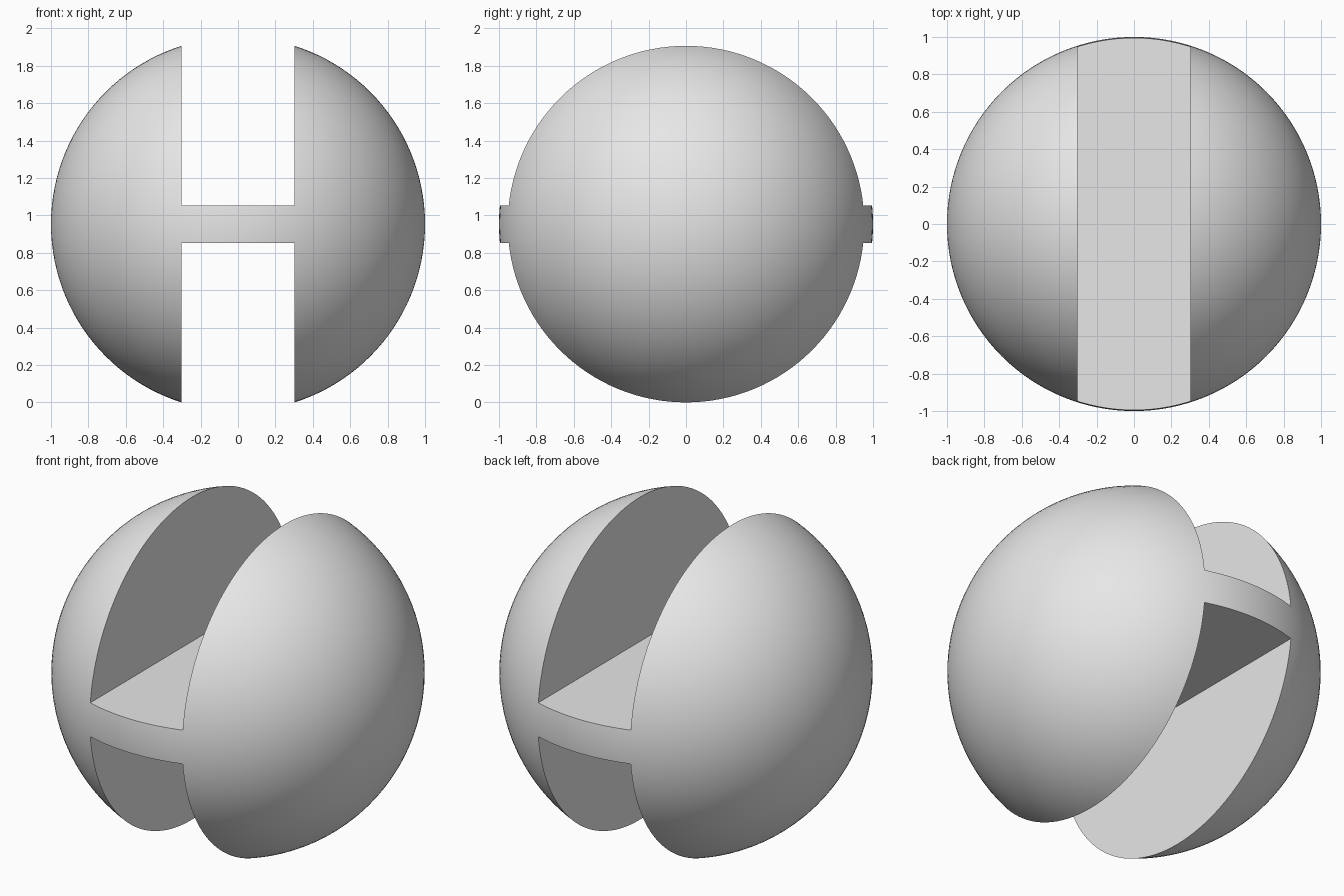
import bpy
import math

cube = bpy.data.objects.get("Cube")
if cube:
    bpy.data.objects.remove(cube, do_unlink=True)

RADIUS = 1.0
SLOT_HALF = 0.302     # half width of the slots
WEB_HALF = 0.1        # half thickness of the joining disc
CENTRE_Z = math.sqrt(RADIUS ** 2 - SLOT_HALF ** 2)

# Plain grey
grey = bpy.data.materials.new("light_grey")
grey.use_nodes = True
grey.diffuse_color = (0.8, 0.8, 0.8, 1)
grey.node_tree.nodes["Principled BSDF"].inputs["Base Color"].default_value = (0.8, 0.8, 0.8, 1)

# Ball with its poles on the x axis, so the slot walls follow its rings
bpy.ops.mesh.primitive_uv_sphere_add(segments=128, ring_count=64, radius=RADIUS,
                                     location=(0, 0, CENTRE_Z),
                                     rotation=(0, math.pi / 2, 0))
ball = bpy.context.object
ball.name = "slotted_ball"
ball.data.materials.append(grey)
bpy.ops.object.transform_apply(location=True, rotation=True, scale=True)


def cut_slot(side):
    """Cut a straight slot through the ball above (1) or below (-1) the disc."""
    depth = 2.0
    bpy.ops.mesh.primitive_cube_add(
        size=1, location=(0, 0, CENTRE_Z + side * (WEB_HALF + depth / 2)))
    cutter = bpy.context.object
    cutter.name = "slot_cutter"
    cutter.scale = (2 * SLOT_HALF, 3, depth)
    cutter.hide_render = True
    bpy.context.view_layer.update()
    slot = ball.modifiers.new("slot", "BOOLEAN")
    slot.operation = "DIFFERENCE"
    slot.solver = "EXACT"
    slot.object = cutter
    bpy.context.view_layer.objects.active = ball
    bpy.ops.object.modifier_apply(modifier=slot.name)
    bpy.data.objects.remove(cutter, do_unlink=True)


for side in (1, -1):
    cut_slot(side)

# Smooth ball surface with crisp slot edges
bpy.ops.object.select_all(action="DESELECT")
ball.select_set(True)
bpy.context.view_layer.objects.active = ball
bpy.ops.object.shade_smooth_by_angle(angle=math.radians(30))
